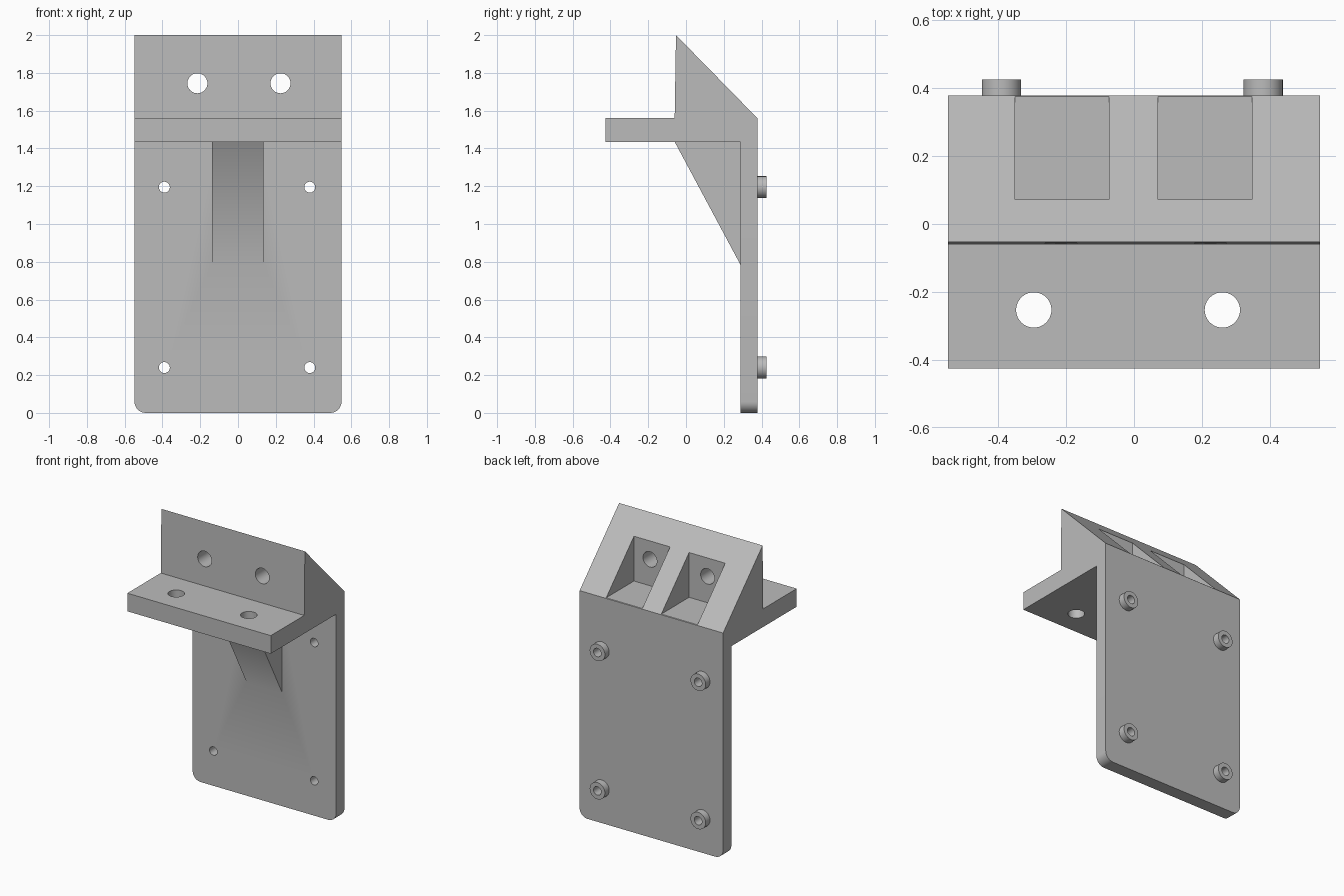
import bpy, bmesh
from math import pi, cos, sin
from mathutils import Matrix, Vector

old = bpy.data.objects.get("Cube")
if old:
    bpy.data.objects.remove(old, do_unlink=True)

grey = bpy.data.materials.new("plain_grey")
grey.use_nodes = True
COLOUR = (0.5, 0.5, 0.5, 1)
grey.diffuse_color = COLOUR
bsdf = next(n for n in grey.node_tree.nodes if n.type == 'BSDF_PRINCIPLED')
bsdf.inputs["Base Color"].default_value = COLOUR


def finish(name, bm):
    bmesh.ops.recalc_face_normals(bm, faces=bm.faces)
    mesh = bpy.data.meshes.new(name)
    bm.to_mesh(mesh)
    bm.free()
    mesh.materials.append(grey)
    obj = bpy.data.objects.new(name, mesh)
    bpy.context.collection.objects.link(obj)
    return obj


def prism(name, points, direction):
    """Extrude a closed outline of 3D points along a direction."""
    bm = bmesh.new()
    face = bm.faces.new([bm.verts.new(p) for p in points])
    ext = bmesh.ops.extrude_face_region(bm, geom=[face])
    verts = [v for v in ext["geom"] if isinstance(v, bmesh.types.BMVert)]
    bmesh.ops.translate(bm, verts=verts, vec=Vector(direction))
    return finish(name, bm)


def side_prism(name, profile, x0, x1):
    return prism(name, [(x0, y, z) for y, z in profile], (x1 - x0, 0, 0))


def cylinder(name, centre, radius, depth, axis='Y'):
    bm = bmesh.new()
    turn = Matrix.Rotation(pi / 2, 4, 'X') if axis == 'Y' else Matrix()
    bmesh.ops.create_cone(bm, cap_ends=True, segments=40, radius1=radius, radius2=radius,
                          depth=depth, matrix=Matrix.Translation(centre) @ turn)
    return finish(name, bm)


def combine(target, tool, operation):
    """Apply a boolean and remove the tool object."""
    mod = target.modifiers.new(operation.lower(), 'BOOLEAN')
    mod.operation, mod.solver, mod.object = operation, 'EXACT', tool
    bpy.context.view_layer.objects.active = target
    bpy.ops.object.modifier_apply(modifier=mod.name)
    bpy.data.objects.remove(tool, do_unlink=True)


HALF, BACK, FACE = 0.548, 0.378, 0.288
SHELF_TOP, SHELF_LOW = 1.56, 1.435

# Head: shelf and sloped wedge
head = [(-0.425, SHELF_LOW), (-0.425, SHELF_TOP), (-0.06, SHELF_TOP), (-0.053, 2),
        (BACK, SHELF_TOP), (BACK, SHELF_LOW - 0.1), (FACE, SHELF_LOW - 0.1), (FACE, SHELF_LOW)]
bracket = side_prism("mounting_bracket", head, -HALF, HALF)

# Back plate with rounded lower corners
R = 0.06
outline = [(HALF, SHELF_LOW - 0.1), (-HALF, SHELF_LOW - 0.1)]
for cx, start in ((-HALF + R, pi), (HALF - R, 1.5 * pi)):
    outline += [(cx + R * cos(start + i * pi / 16), R + R * sin(start + i * pi / 16))
                for i in range(9)]
plate = prism("back_plate", [(x, FACE, z) for x, z in outline], (0, BACK - FACE, 0))
combine(bracket, plate, 'UNION')

# Central gusset under the shelf
gusset = [(-0.06, SHELF_LOW), (FACE, 0.785), (FACE + 0.03, 0.785),
          (FACE + 0.03, SHELF_LOW + 0.05), (-0.03, SHELF_LOW + 0.05)]
combine(bracket, side_prism("gusset", gusset, -0.137, 0.135), 'UNION')

# Bosses on the back, drilled right through
spots = [(x, z) for x in (-0.39, 0.38) for z in (0.24, 1.195)]
for x, z in spots:
    combine(bracket, cylinder("boss", (x, 0.385, z), 0.058, 0.08), 'UNION')
for x, z in spots:
    combine(bracket, cylinder("boss_hole", (x, 0.36, z), 0.029, 0.4), 'DIFFERENCE')

# Pockets in the sloped back of the head
for x0, x1 in ((-0.35, -0.074), (0.071, 0.347)):
    box = [(0.072, SHELF_TOP + 0.003), (0.5, SHELF_TOP + 0.003), (0.5, 2.1), (0.072, 2.1)]
    combine(bracket, side_prism("pocket", box, x0, x1), 'DIFFERENCE')

# Bolt holes in the upright and the shelf
for x in (-0.215, 0.225):
    combine(bracket, cylinder("upright_hole", (x, 0, 1.745), 0.053, 0.3), 'DIFFERENCE')
for x in (-0.295, 0.26):
    combine(bracket, cylinder("shelf_hole", (x, -0.253, 1.5), 0.052, 0.4, 'Z'), 'DIFFERENCE')

# Merge flat facets, then smooth the round parts only
bm = bmesh.new()
bm.from_mesh(bracket.data)
bmesh.ops.remove_doubles(bm, verts=bm.verts, dist=0.0002)
bmesh.ops.dissolve_limit(bm, angle_limit=0.01, verts=bm.verts, edges=bm.edges)
bm.to_mesh(bracket.data)
bm.free()
bpy.ops.object.select_all(action='DESELECT')
bracket.select_set(True)
bpy.context.view_layer.objects.active = bracket
bpy.ops.object.shade_smooth_by_angle(angle=0.5)
